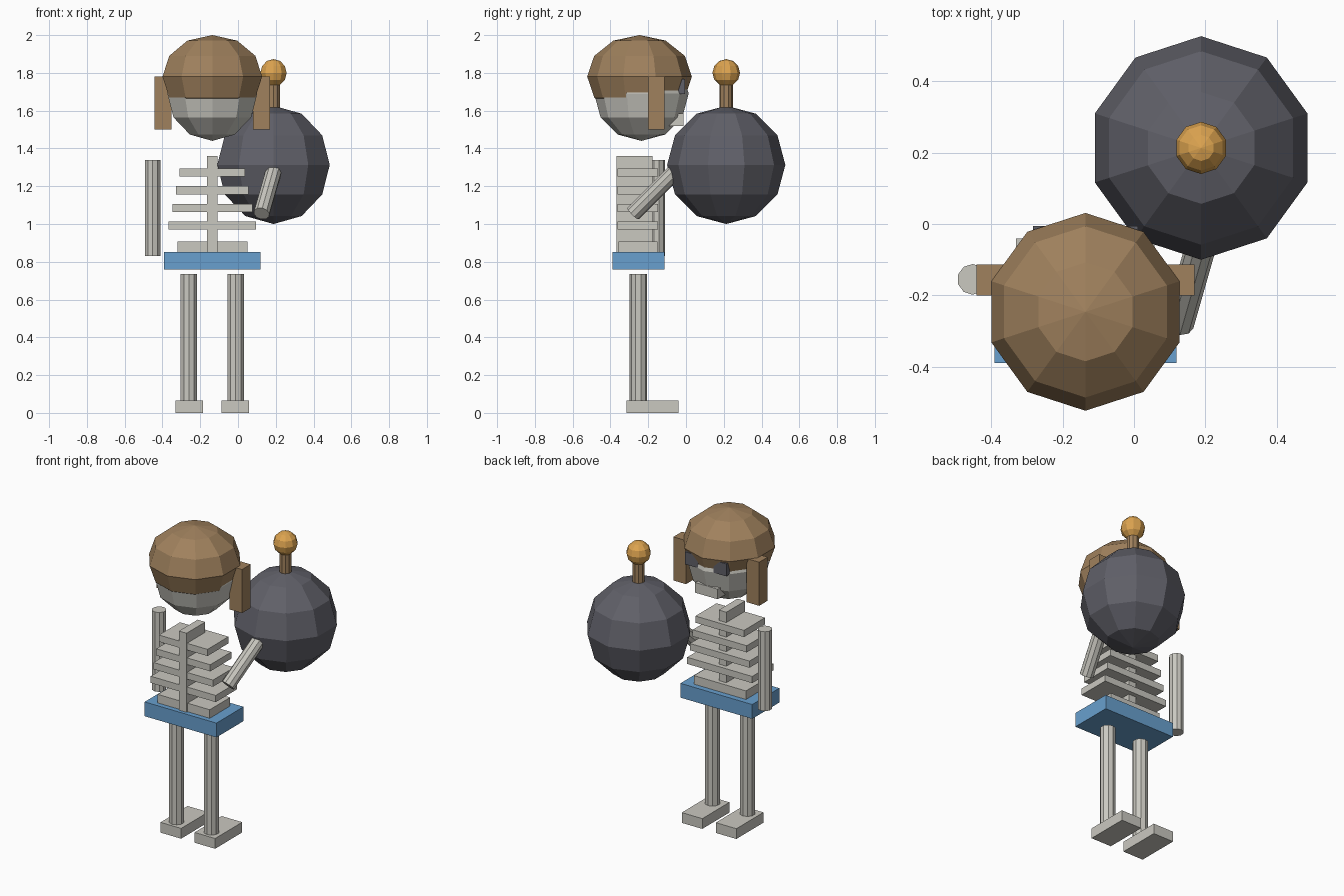
import bpy, bmesh
from math import pi
from mathutils import Vector, Matrix

if "Cube" in bpy.data.objects:
    bpy.data.objects.remove(bpy.data.objects["Cube"])

CX = -0.136          # centre line of the figure


def material(name, rgb):
    m = bpy.data.materials.new(name)
    m.use_nodes = True
    m.diffuse_color = (*rgb, 1)
    bsdf = next(n for n in m.node_tree.nodes if n.type == 'BSDF_PRINCIPLED')
    bsdf.inputs["Base Color"].default_value = (*rgb, 1)
    return m


BONE = material("bone", (0.59, 0.58, 0.53))
BLUE = material("blue cloth", (0.14, 0.35, 0.62))
BROWN = material("brown hair", (0.35, 0.22, 0.11))
DARK = material("dark iron", (0.117, 0.117, 0.14))
ORANGE = material("orange spark", (0.72, 0.37, 0.08))


def finish(name, bm, mat):
    bmesh.ops.recalc_face_normals(bm, faces=bm.faces)
    mesh = bpy.data.meshes.new(name)
    bm.to_mesh(mesh)
    bm.free()
    mesh.materials.append(mat)
    obj = bpy.data.objects.new(name, mesh)
    bpy.context.scene.collection.objects.link(obj)
    return obj


def box(name, mat, x, y, z):
    """Box from (low, high) ranges on each axis."""
    bm = bmesh.new()
    bmesh.ops.create_cube(bm, size=1)
    for v in bm.verts:
        for i, (lo, hi) in enumerate((x, y, z)):
            v.co[i] = lo if v.co[i] < 0 else hi
    return finish(name, bm, mat)


def ball(name, mat, centre, r, height=1.0):
    """Ten-sided faceted ball with corners on the y axis."""
    bm = bmesh.new()
    bmesh.ops.create_uvsphere(bm, u_segments=10, v_segments=6, radius=r)
    # Turn the ring so that a corner lies on +y
    if max(v.co.y for v in bm.verts) < r * 0.99:
        bmesh.ops.rotate(bm, verts=bm.verts, matrix=Matrix.Rotation(pi / 2, 3, 'Z'))
    bmesh.ops.scale(bm, vec=(1, 1, height), verts=bm.verts)
    bmesh.ops.translate(bm, vec=centre, verts=bm.verts)
    return finish(name, bm, mat)


def rod(name, mat, start, end, r):
    a, b = Vector(start), Vector(end)
    bm = bmesh.new()
    bmesh.ops.create_cone(bm, cap_ends=True, segments=10, radius1=r, radius2=r,
                          depth=(b - a).length)
    if max(v.co.y for v in bm.verts) < r * 0.99:
        bmesh.ops.rotate(bm, verts=bm.verts, matrix=Matrix.Rotation(pi / 2, 3, 'Z'))
    turn = Vector((0, 0, 1)).rotation_difference(b - a).to_matrix().to_4x4()
    bmesh.ops.transform(bm, matrix=Matrix.Translation((a + b) / 2) @ turn, verts=bm.verts)
    return finish(name, bm, mat)


def centred(half):
    return (CX - half, CX + half)


# Head
ball("skull", BONE, (CX, -0.236, 1.69), 0.25)
ball("hair", BROWN, (CX, -0.246, 1.78), 0.277, 0.795)
box("jaw", BONE, centred(0.08), (-0.2, -0.013), (1.52, 1.585))

# Paired parts on both sides of the centre line
for side, s in (("left", 1), ("right", -1)):
    def span(near, far):
        return tuple(sorted((CX + s * near, CX + s * far)))
    box(side + "_eye", DARK, span(0.055, 0.147), (-0.1, -0.005), (1.688, 1.768))
    box(side + "_hair_tuft", BROWN, span(0.215, 0.305), (-0.2, -0.113), (1.5, 1.78))
    leg_x = CX + s * 0.124
    rod(side + "_leg", BONE, (leg_x, -0.252, 0.065), (leg_x, -0.252, 0.735), 0.046)
    box(side + "_foot", BONE, span(0.048, 0.194), (-0.315, -0.04), (0, 0.066))

# Torso
box("spine", BONE, centred(0.027), (-0.367, -0.177), (0.85, 1.36))
for i in range(4):
    z = 0.97 + 0.0935 * i
    box("rib_%d" % (i + 1), BONE, centred(0.231 - 0.0195 * i),
        (-0.362, -0.148), (z, z + 0.043))
box("lower_rib_block", BONE, centred(0.185), (-0.357, -0.15), (0.85, 0.907))
box("pelvis_cloth", BLUE, centred(0.255), (-0.389, -0.114), (0.76, 0.852))

# Arms: one hanging, one reaching to the bomb
rod("right_arm", BONE, (-0.452, -0.155, 0.83), (-0.452, -0.155, 1.34), 0.043)
rod("left_arm", BONE, (0.125, -0.28, 1.055), (0.225, 0.07, 1.405), 0.043)

# Bomb with fuse and spark
ball("bomb", DARK, (0.188, 0.213, 1.313), 0.313)
rod("fuse", BROWN, (0.188, 0.213, 1.58), (0.188, 0.213, 1.78), 0.036)
ball("spark", ORANGE, (0.188, 0.213, 1.8), 0.073)
